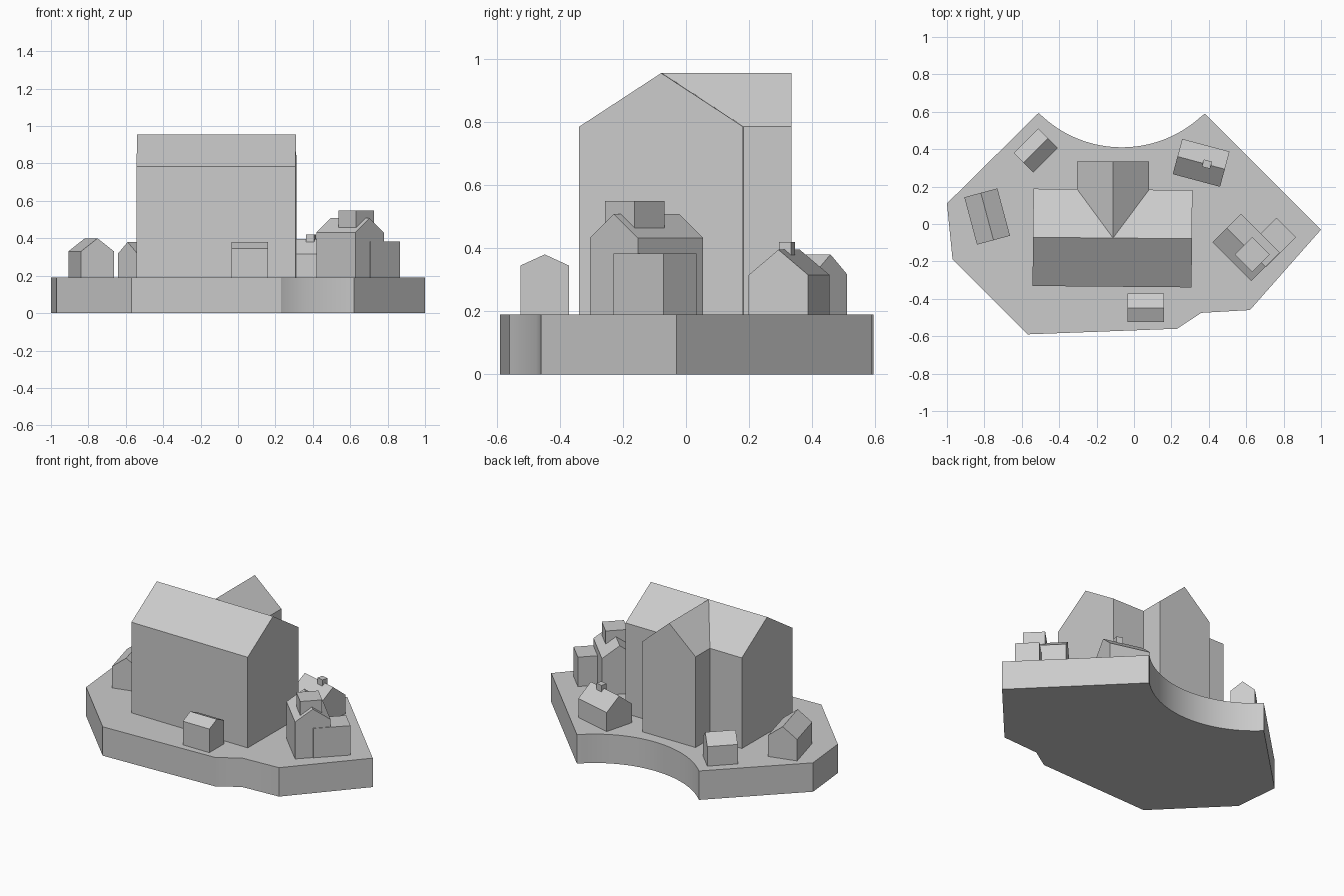
import bpy
import bmesh
import math

cube = bpy.data.objects.get("Cube")
if cube:
    bpy.data.objects.remove(cube, do_unlink=True)

GROUND = 0.19

grey = bpy.data.materials.new("plain grey")
grey.use_nodes = True
colour = (0.6, 0.6, 0.6, 1)
grey.diffuse_color = colour
grey.node_tree.nodes["Principled BSDF"].inputs["Base Color"].default_value = colour


def prism(name, profile, direction, location=(0, 0, 0), angle=0):
    """Extrude a closed profile along a direction, then place and turn it."""
    bm = bmesh.new()
    face = bm.faces.new([bm.verts.new(p) for p in profile])
    ext = bmesh.ops.extrude_face_region(bm, geom=[face])
    moved = [g for g in ext["geom"] if isinstance(g, bmesh.types.BMVert)]
    bmesh.ops.translate(bm, verts=moved, vec=direction)
    bmesh.ops.recalc_face_normals(bm, faces=bm.faces)
    mesh = bpy.data.meshes.new(name)
    bm.to_mesh(mesh)
    bm.free()
    mesh.materials.append(grey)
    obj = bpy.data.objects.new(name, mesh)
    obj.location = location
    obj.rotation_euler.z = math.radians(angle)
    bpy.context.collection.objects.link(obj)
    return obj


def house(name, x, y, length, width, eaves, ridge, angle=0):
    """Gabled block with its ridge along local x."""
    a, w = -length / 2, width / 2
    profile = [(a, -w, GROUND), (a, w, GROUND), (a, w, eaves),
               (a, 0, ridge), (a, -w, eaves)]
    return prism(name, profile, (length, 0, 0), (x, y, 0), angle)


def block(name, x, y, length, width, bottom, top, angle=0):
    a, w = length / 2, width / 2
    profile = [(-a, -w, bottom), (a, -w, bottom), (a, w, bottom), (-a, w, bottom)]
    return prism(name, profile, (0, 0, top - bottom), (x, y, 0), angle)


# Ground slab with a curved bay cut into the back
outline = [(0.38, 0.59), (1, -0.03), (0.62, -0.46), (0.36, -0.475), (0.23, -0.56),
           (-0.57, -0.59), (-0.97, -0.19), (-1, 0.11), (-0.51, 0.594)]
cx, cy, radius = -0.065, 1.038, 0.628
half = math.asin(0.445 / radius)
steps = 40
for i in range(1, steps):
    t = -half + 2 * half * i / steps
    outline.append((cx + radius * math.sin(t), cy - radius * math.cos(t)))
slab = prism("ground_slab", [(x, y, 0) for x, y in outline], (0, 0, GROUND))
bpy.ops.object.select_all(action="DESELECT")
slab.select_set(True)
bpy.context.view_layer.objects.active = slab
bpy.ops.object.shade_smooth_by_angle(angle=math.radians(30))

# Large hall with a rear cross wing
house("main_hall", -0.115, -0.075, 0.85, 0.52, 0.785, 0.955, -0.5)
house("rear_wing", -0.112, 0.131, 0.408, 0.385, 0.785, 0.955, 90)

# Small houses around it
house("front_house", 0.063, -0.448, 0.193, 0.153, 0.345, 0.38)
house("left_house", -0.785, 0.04, 0.262, 0.183, 0.33, 0.40, 105)
house("back_left_house", -0.525, 0.393, 0.184, 0.147, 0.318, 0.38, 45)
house("back_right_house", 0.359, 0.327, 0.262, 0.195, 0.315, 0.395, -15)
block("chimney", 0.39, 0.32, 0.045, 0.04, 0.34, 0.42, -15)

# Corner house with a flat side annex and a box on the roof
house("corner_house", 0.60, -0.125, 0.293, 0.215, 0.432, 0.508, -45)
block("side_annex", 0.735, -0.098, 0.148, 0.225, GROUND, 0.383, -45)
block("roof_box", 0.632, -0.163, 0.133, 0.133, 0.457, 0.55, -45)
